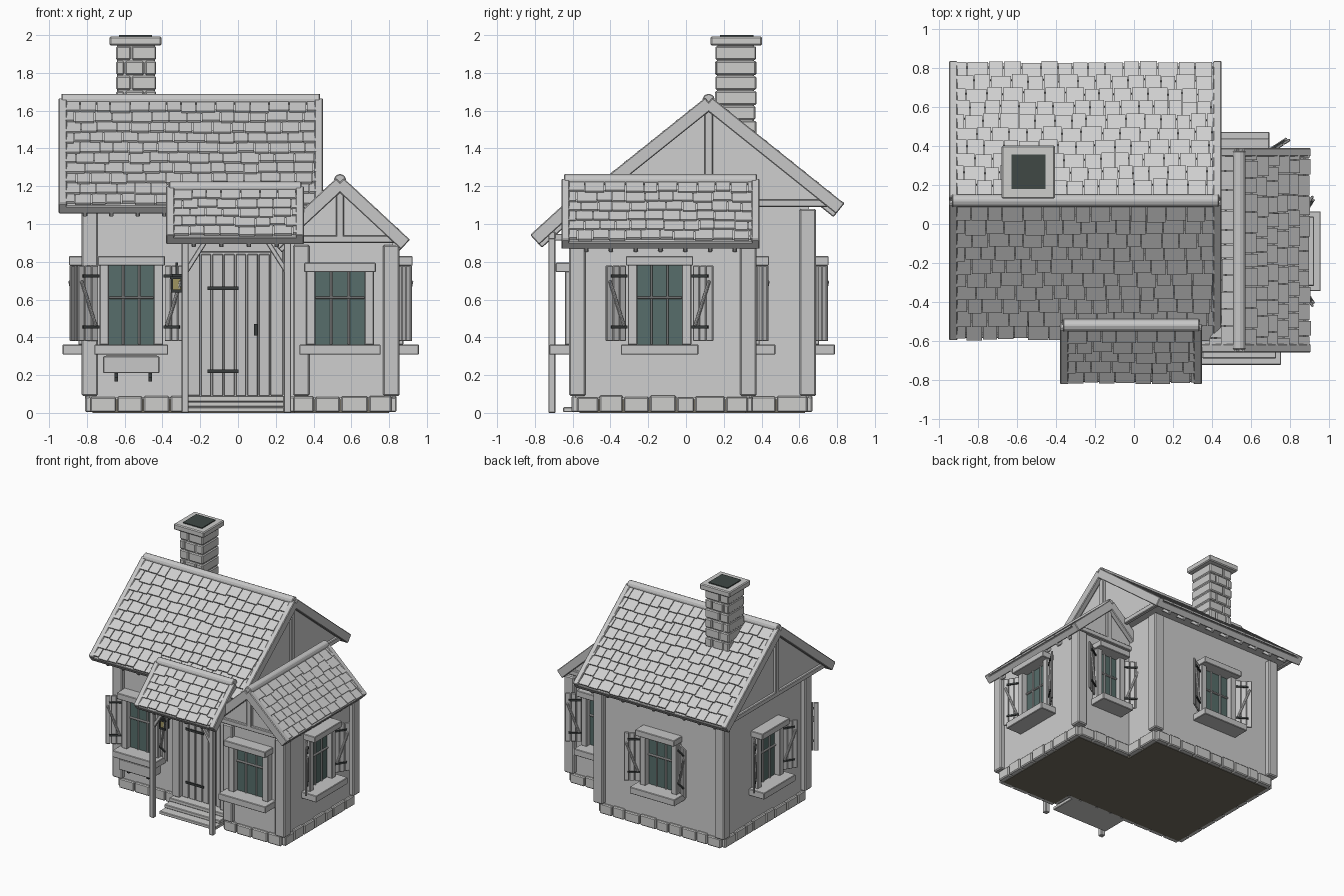
import bpy, bmesh, math, random
from mathutils import Matrix, Vector

random.seed(4)
cube = bpy.data.objects.get("Cube")
if cube:
    bpy.data.objects.remove(cube, do_unlink=True)


def material(name, r, g, b):
    m = bpy.data.materials.new(name)
    m.use_nodes = True
    m.diffuse_color = (r, g, b, 1)
    m.node_tree.nodes["Principled BSDF"].inputs["Base Color"].default_value = (r, g, b, 1)
    return m


PLASTER = material("plaster grey", .62, .62, .62)
TIMBER = material("timber grey", .57, .57, .57)
SHINGLE = material("shingle grey", .62, .62, .62)
STONE = material("stone grey", .61, .61, .6)
GLASS = material("teal glass", .095, .155, .145)
IRON = material("dark iron", .04, .045, .045)
SOOT = material("soot", .05, .065, .06)
EARTH = material("earth brown", .17, .155, .12)
LAMP = material("lamp glass", .35, .3, .12)
I = Matrix.Identity(4)
T = Matrix.Translation


def rot(deg, axis):
    return Matrix.Rotation(math.radians(deg), 4, axis)


def box(bm, c, s, F=I, R=I):
    bmesh.ops.create_cube(bm, size=1, matrix=F @ T(c) @ R @ Matrix.Diagonal(s).to_4x4())


def span(bm, x, y, z, F=I):
    lo, hi = Vector((x[0], y[0], z[0])), Vector((x[1], y[1], z[1]))
    box(bm, (lo + hi) / 2, hi - lo, F)


def beam(bm, p, q, w, F=I):
    p, q = Vector(p), Vector(q)
    d = q - p
    box(bm, (p + q) / 2, (w, w, d.length), F, d.to_track_quat('Z', 'Y').to_matrix().to_4x4())


def done(bm, name, mat, bevel=0):
    bmesh.ops.recalc_face_normals(bm, faces=bm.faces)
    me = bpy.data.meshes.new(name)
    bm.to_mesh(me)
    bm.free()
    me.materials.append(mat)
    ob = bpy.data.objects.new(name, me)
    bpy.context.collection.objects.link(ob)
    if bevel:
        mod = ob.modifiers.new("Bevel", 'BEVEL')
        mod.width, mod.segments = bevel, 1
    return ob


# Shingled roof: ridge along local x, one or two slopes
def roof(name, F, length, half, top, drop, sides, rows):
    tiles, trim, panel = bmesh.new(), bmesh.new(), bmesh.new()
    e, slope, a = length / 2, math.hypot(half, drop), math.atan2(drop, half)
    for s in sides:
        v, n = (0, s * math.cos(a), -math.sin(a)), (0, s * math.sin(a), math.cos(a))
        G = Matrix(((1, v[0], n[0], 0), (0, v[1], n[1], 0), (0, v[2], n[2], top), (0, 0, 0, 1)))
        G = F @ G
        span(panel, (-e + .02, e - .02), (0, slope - .01), (-.03, .004), G)
        pitch = (slope - .035) / rows
        for i in range(rows):
            u = -e + .035
            while u < e - .04:
                w = random.uniform(.07, .11) * (.55 if i % 2 and u < -e + .04 else 1)
                w = min(w, e - .035 - u)
                mid = .02 + (i + .45) * pitch + random.uniform(-.008, .008)
                box(tiles, (u + w / 2, mid, .018), (w - .005, pitch * 1.25, .014), G, rot(7, 'X'))
                u += w
        for k in (-1, 1):
            box(trim, (k * (e - .022), slope / 2, -.005), (.044, slope, .07), G)
        span(trim, (-e + .01, e - .01), (slope - .03, slope), (-.04, .012), G)
        count = round(length / .14)
        for k in range(1, count):
            box(trim, (-e + length * k / count, slope * .75, -.045), (.024, slope * .5, .035), G)
    bmesh.ops.create_cone(trim, cap_ends=True, segments=8, radius1=.034, radius2=.034, depth=length - .03,
                          matrix=F @ T((0, 0, top + .012)) @ rot(90, 'Y'))
    # Gable panels with king post and tie beam
    if len(sides) == 2:
        base, g = top - drop + .015, e - .05
        tri = [panel.verts.new(F @ Vector((-g, y, z)))
               for y, z in ((-half * .92, base), (half * .92, base), (0, top - .02))]
        face = panel.faces.new(tri)
        ext = bmesh.ops.extrude_face_region(panel, geom=[face])
        move = F.to_3x3() @ Vector((2 * g, 0, 0))
        bmesh.ops.translate(panel, vec=move,
                            verts=[x for x in ext["geom"] if isinstance(x, bmesh.types.BMVert)])
        panel.faces.new(tri) if not panel.faces.get(tri) else None
        for k in (-1, 1):
            span(trim, sorted((k * (g - .01), k * (g + .022))), (-.022, .022), (base, top), F)
            span(trim, sorted((k * (g - .01), k * (g + .022))), (-half * .9, half * .9), (base - .01, base + .03), F)
    done(panel, name + "_deck", PLASTER)
    done(tiles, name + "_shingles", SHINGLE)
    done(trim, name + "_trim", TIMBER, .005)


roof("main_roof", T((-.25, .12, 0)), 1.4, .7, 1.645, .56, (-1, 1), 10)
roof("wing_roof", T((.54, -.135, 0)) @ rot(90, 'Z'), 1.05, .35, 1.22, .325, (-1, 1), 6)
roof("porch_roof", T((-.015, -.52, 0)), .73, .285, 1.18, .26, (-1,), 5)

# Walls and underside
bm = bmesh.new()
span(bm, (-.79, .33), (-.42, .65), (.08, 1.13))
span(bm, (.30, .82), (-.585, .335), (.08, .93))
done(bm, "walls", PLASTER)
bm = bmesh.new()
span(bm, (-.77, .31), (-.40, .63), (0, .07))
span(bm, (.30, .80), (-.565, .315), (0, .07))
done(bm, "ground_base", EARTH)

# Foundation stones around the footprint
bm = bmesh.new()
outline = [(-.785, -.415), (.29, -.415), (.29, -.58), (.815, -.58), (.815, .33), (.325, .33), (.325, .645), (-.785, .645)]
for p, q in zip(outline, outline[1:] + outline[:1]):
    p, q = Vector((*p, 0)), Vector((*q, 0))
    d = q - p
    count = max(1, round(d.length / .13))
    cuts = [0] + [(k + random.uniform(-.2, .2)) / count for k in range(1, count)] + [1]
    R = rot(math.degrees(math.atan2(d.y, d.x)), 'Z')
    for a, b in zip(cuts, cuts[1:]):
        h = random.uniform(.078, .09)
        box(bm, p + d * (a + b) / 2 + Vector((0, 0, h / 2 + .004)), ((b - a) * d.length - .006, .05, h), I, R)
done(bm, "foundation_stones", STONE, .007)

# Corner posts
bm = bmesh.new()
for x, y, z in ((-.785, -.415, 1.08), (-.785, .645, 1.08), (.325, .645, 1.08),
                (.335, -.575, .89), (.812, -.575, .89), (.812, .33, .89)):
    box(bm, (x, y, (z + .09) / 2), (.088, .088, z - .09))
done(bm, "corner_posts", TIMBER, .008)


# Window: local front faces -y, origin on the wall face
def window(name, x, y, turn, w, shutters, sill=.205, top=.79):
    F = T((x, y, 0)) @ rot(turn, 'Z')
    wood, glass, iron = bmesh.new(), bmesh.new(), bmesh.new()
    span(glass, (-w, w), (-.008, .02), (.36, top), F)
    for k in (-1, 1):
        span(wood, sorted((k * w, k * (w + .05))), (-.055, .01), (.36, top), F)
        box(wood, (k * w * .36, -.014, (.36 + top) / 2), (.012, .014, top - .36), F)
    box(wood, (0, -.016, .61), (2 * w, .016, .014), F)
    span(wood, (-w - .06, w + .06), (-.105, .01), (top - .01, top + .04), F)
    span(wood, (-sill, sill), (-.138, .01), (.308, .362), F)
    for k in (-1, 1) if shutters else ():
        H = F @ T((k * (w + .06), -.03, 0)) @ rot(-k * 33, 'Z')
        for j in range(3):
            box(wood, (k * (.022 + j * .042), 0, .58), (.04, .014, .4), H)
        beam(wood, (k * .02, -.012, .46), (k * .11, -.012, .7), .016, H)
        for z in (.455, .725):
            box(iron, (k * .05, -.01, z), (.1, .012, .014), H)
    done(wood, name + "_frame", TIMBER, .004)
    done(glass, name + "_glass", GLASS)
    if shutters:
        done(iron, name + "_hinges", IRON)
    else:
        iron.free()


window("front_window", -.565, -.42, 0, .118, True, .195)
window("wing_front_window", .54, -.585, 0, .13, False, .215, .755)
window("wing_side_window", .82, -.14, 90, .118, True)
window("wing_back_window", .55, .335, 180, .085, True, .145)
window("back_window", -.24, .65, 180, .118, True)
window("far_side_window", -.79, .1, -90, .118, True)

# Flower box under the front window
bm = bmesh.new()
span(bm, (-.715, -.415), (-.54, -.41), (.21, .3))
done(bm, "flower_box", TIMBER, .005)
bm = bmesh.new()
span(bm, (-.70, -.43), (-.53, -.43), (.295, .304))
done(bm, "flower_box_soil", EARTH)

# Door planks, casing and steps
bm = bmesh.new()
for k in range(6):
    w = .37 / 6
    box(bm, (-.2 + (k + .5) * w, -.432, .465), (w - .007, .03, .75))
done(bm, "door", TIMBER, .003)
bm = bmesh.new()
for x in (-.235, .205):
    box(bm, (x, -.44, .48), (.07, .08, .78))
box(bm, (-.015, -.44, .885), (.51, .08, .07))
done(bm, "door_casing", TIMBER, .005)
bm = bmesh.new()
for k in range(3):
    span(bm, (-.265, .245), (-.65 + k * .065, -.41), (.004 + k * .028, .03 + k * .03))
done(bm, "steps", STONE, .004)

# Iron fittings: door straps, handle, box brackets
bm = bmesh.new()
for z in (.22, .66):
    box(bm, (-.08, -.45, z), (.165, .012, .018))
box(bm, (.095, -.455, .44), (.018, .02, .06))
for x in (-.645, -.465):
    box(bm, (x, -.47, .2), (.018, .09, .025))
    box(bm, (x, -.43, .185), (.018, .02, .04))
done(bm, "iron_fittings", IRON)

# Porch posts, beams and braces
bm = bmesh.new()
for x, k in ((-.28, 1), (.262, -1)):
    box(bm, (x, -.71, .475), (.038, .038, .95))
    beam(bm, (x, -.71, .93), (x, -.42, .93), .035)
    beam(bm, (x, -.71, .74), (x + k * .12, -.71, .93), .026)
box(bm, (-.01, -.71, .94), (.6, .038, .04))
done(bm, "porch_frame", TIMBER, .004)

# Wall lantern beside the door
bm = bmesh.new()
L = T((-.325, -.5, 0))
box(bm, (0, .04, .79), (.014, .1, .014), L)
box(bm, (0, 0, .755), (.01, .01, .06), L)
for z, w in ((.728, .05), (.715, .07), (.645, .06)):
    box(bm, (0, 0, z), (w, w, .014), L)
for x in (-1, 1):
    for y in (-1, 1):
        box(bm, (x * .024, y * .024, .68), (.008, .008, .07), L)
done(bm, "lantern_cage", IRON)
bm = bmesh.new()
box(bm, (0, 0, .68), (.04, .04, .06), L)
done(bm, "lantern_glass", LAMP)

# Chimney courses, cap and flue
bm = bmesh.new()
span(bm, (-.64, -.44), (.165, .36), (1.3, 1.95))
x0, x1, course = -.648, -.43, .079
for row in range(8):
    cuts = (0, .38, 1) if row % 2 else (0, .22, .7, 1)
    for a, b in zip(cuts, cuts[1:]):
        j = random.uniform(-.004, .004)
        span(bm, (x0 + a * (x1 - x0) + .003, x0 + b * (x1 - x0) - .003), (.157 + j, .37 - j),
             (1.315 + row * course, 1.315 + (row + 1) * course - .006))
span(bm, (-.68, -.405), (.13, .402), (1.945, 1.993))
done(bm, "chimney", STONE, .007)
bm = bmesh.new()
span(bm, (-.63, -.455), (.18, .357), (1.992, 2.0))
done(bm, "chimney_flue", SOOT)
